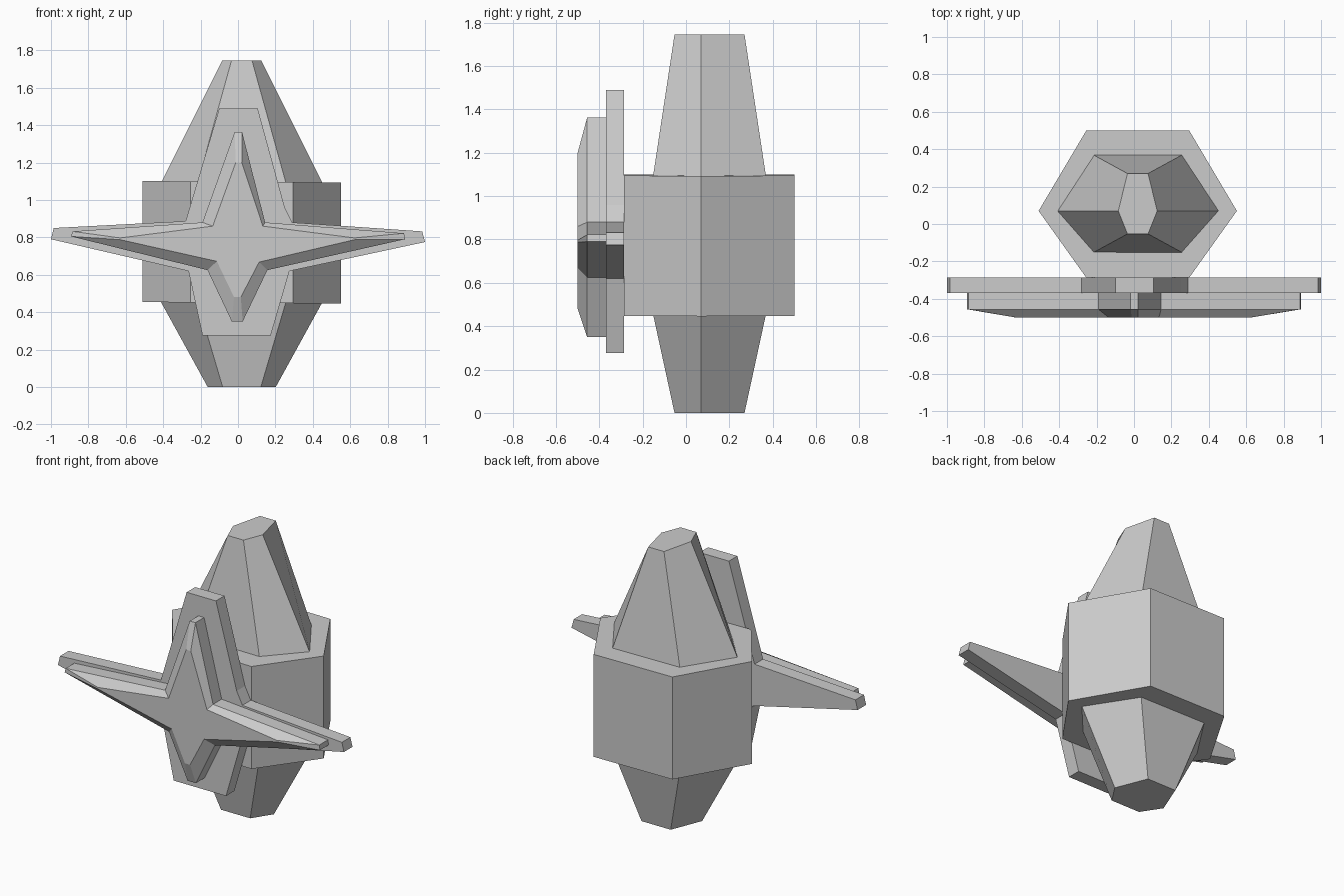
import bpy

if "Cube" in bpy.data.objects:
    bpy.data.objects.remove(bpy.data.objects["Cube"])

TILT = 0.008  # the body leans very slightly to one side


def loft(name, rings):
    """Join equal-sized closed rings into a capped solid."""
    n = len(rings[0])
    verts = [v for r in rings for v in r]
    faces = [list(range(n))[::-1], list(range(len(verts) - n, len(verts)))]
    for k in range(len(rings) - 1):
        for i in range(n):
            j = (i + 1) % n
            faces.append([k * n + i, k * n + j, (k + 1) * n + j, (k + 1) * n + i])
    me = bpy.data.meshes.new(name)
    me.from_pydata(verts, [], faces)
    ob = bpy.data.objects.new(name, me)
    bpy.context.collection.objects.link(ob)
    bpy.context.view_layer.objects.active = ob
    bpy.ops.object.mode_set(mode='EDIT')
    bpy.ops.mesh.select_all(action='SELECT')
    bpy.ops.mesh.normals_make_consistent(inside=False)
    bpy.ops.object.mode_set(mode='OBJECT')
    return ob


def hexagon(z, outer, inner, y0, y1, lean=0.0):
    """Six-sided ring: outer half width at mid depth, inner half width at front and back."""
    cx, cy = 0.02, 0.07
    pts = [(outer, cy), (inner, y1), (-inner, y1), (-outer, cy), (-inner, y0), (inner, y0)]
    return [(cx + x, y, z - lean * x) for x, y in pts]


def outline(y, pts):
    return [(x, y, z) for x, z in pts]


# Hexagonal body with tapered top and bottom
loft("body", [hexagon(0.45, 0.53, 0.275, -0.287, 0.5, TILT),
              hexagon(1.097, 0.53, 0.275, -0.287, 0.5, TILT)])
loft("upper_taper", [hexagon(1.085, 0.435, 0.238, -0.153, 0.37),
                     hexagon(1.745, 0.104, 0.055, -0.053, 0.27)])
loft("lower_taper", [hexagon(0.0, 0.182, 0.102, -0.053, 0.27),
                     hexagon(0.46, 0.435, 0.238, -0.153, 0.37)])

# Flat four-pointed backing plate
plate = [(-0.10, 1.49), (0.105, 1.49), (0.25, 0.96), (0.29, 0.88),
         (0.985, 0.832), (1.0, 0.775), (0.275, 0.62), (0.175, 0.276),
         (-0.19, 0.276), (-0.265, 0.62), (-1.0, 0.79), (-0.985, 0.85), (-0.28, 0.887)]
loft("backing_plate", [outline(-0.285, plate), outline(-0.37, plate)])

# Raised star with bevelled front
star = [(-0.018, 1.363), (0.022, 1.363), (0.145, 0.88), (0.888, 0.822), (0.892, 0.79),
        (0.157, 0.625), (0.025, 0.35), (-0.033, 0.35), (-0.163, 0.625),
        (-0.892, 0.805), (-0.885, 0.832), (-0.19, 0.88)]
star_face = [(-0.012, 1.2), (0.02, 1.2), (0.133, 0.86), (0.622, 0.797), (0.625, 0.788),
             (0.113, 0.668), (0.015, 0.48), (-0.021, 0.48), (-0.113, 0.672),
             (-0.632, 0.788), (-0.63, 0.797), (-0.135, 0.86)]
loft("raised_star", [outline(-0.36, star), outline(-0.456, star), outline(-0.5, star_face)])
